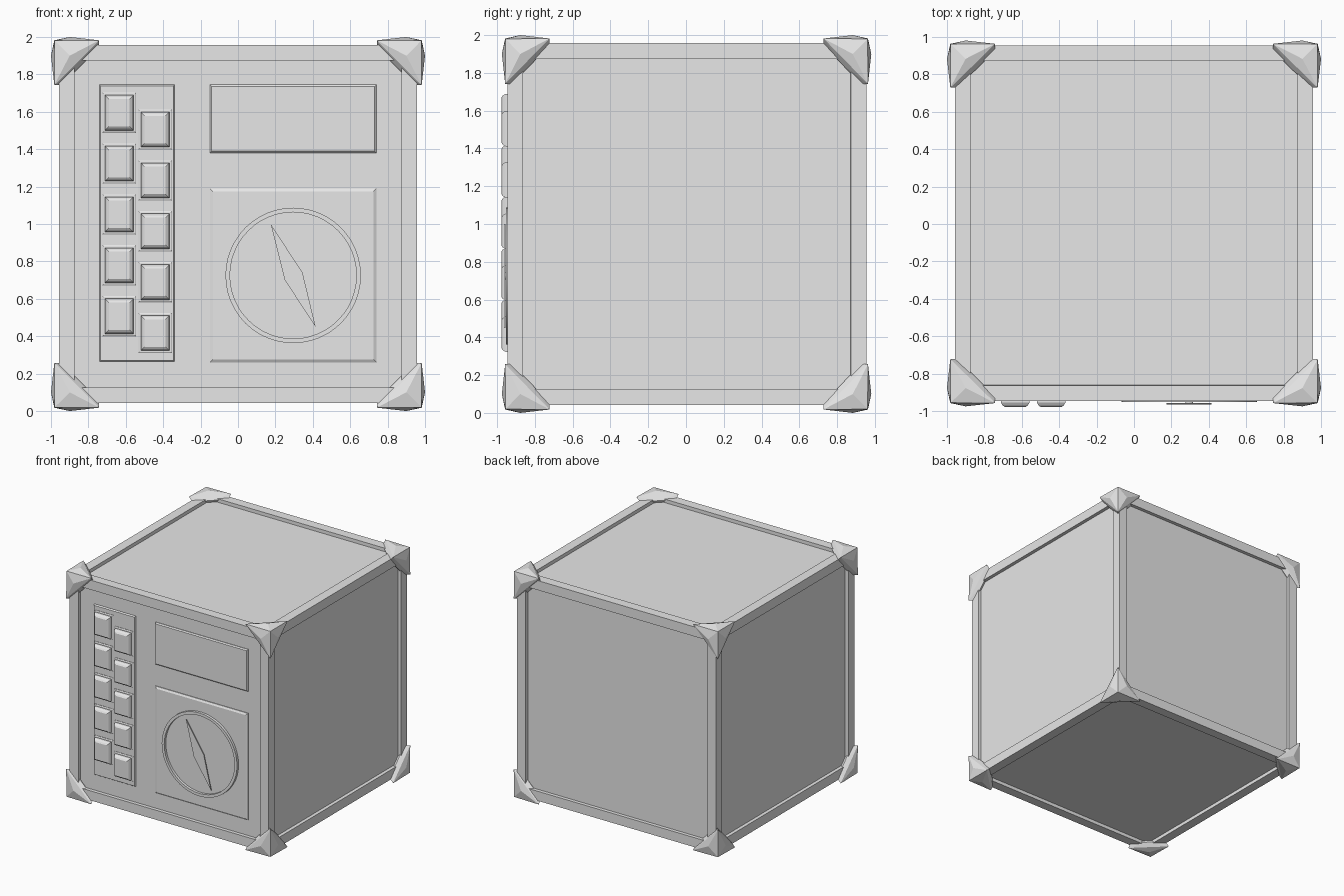
import bpy, bmesh, math
from mathutils import Vector

if "Cube" in bpy.data.objects:
    bpy.data.objects.remove(bpy.data.objects["Cube"])

grey = bpy.data.materials.new("light_grey")
grey.diffuse_color = (0.8, 0.8, 0.8, 1)
grey.use_nodes = True
grey.node_tree.nodes["Principled BSDF"].inputs["Base Color"].default_value = grey.diffuse_color
YC = 0.005            # body centre in y
PANEL = -0.915        # recessed front panel
PLATE = -0.930        # front of the raised plates


def finish(name, bm):
    bmesh.ops.recalc_face_normals(bm, faces=bm.faces[:])
    me = bpy.data.meshes.new(name)
    bm.to_mesh(me)
    bm.free()
    me.materials.append(grey)
    ob = bpy.data.objects.new(name, me)
    bpy.context.collection.objects.link(ob)
    return ob


def loft(name, loops):
    """Skin a closed solid through loops of equal point count."""
    bm = bmesh.new()
    rows = [[bm.verts.new(p) for p in loop] for loop in loops]
    n = len(rows[0])
    for a, b in zip(rows, rows[1:]):
        for i in range(n):
            j = (i + 1) % n
            bm.faces.new((a[i], a[j], b[j], b[i]))
    bm.faces.new(rows[0])
    bm.faces.new(rows[-1])
    return finish(name, bm)


def rect(x, z, w, h, y):
    return [(x + sx * w / 2, y, z + sz * h / 2)
            for sx, sz in ((-1, -1), (1, -1), (1, 1), (-1, 1))]


def circle(x, z, r, y, n=48):
    return [(x + r * math.cos(i * math.tau / n), y, z + r * math.sin(i * math.tau / n))
            for i in range(n)]


def plate(name, x0, x1, z0, z1, edge):
    x, z, w, h = (x0 + x1) / 2, (z0 + z1) / 2, x1 - x0, z1 - z0
    loft(name, [rect(x, z, w, h, PANEL + 0.005),
                rect(x, z, w, h, PANEL - 0.006),
                rect(x, z, w - 2 * edge, h - 2 * edge, PLATE)])


# Box with a recessed panel in every side
bm = bmesh.new()
bmesh.ops.create_cube(bm, size=2)
for v in bm.verts:
    v.co = (v.co.x * 0.957, v.co.y * 0.95 + YC, v.co.z * 0.957 + 1.0)
bmesh.ops.recalc_face_normals(bm, faces=bm.faces[:])
border = bmesh.ops.inset_individual(bm, faces=bm.faces[:], thickness=0.117)
inner = [f for f in bm.faces if f not in set(border["faces"])]
bmesh.ops.inset_individual(bm, faces=inner, thickness=0.0005, depth=-0.03)
finish("box_body", bm)

# Faceted guards on the eight corners
for sx in (-1, 1):
    for sy in (-1, 1):
        for sz in (-1, 1):
            pts = [(0.98, 0.98, 0.98), (0.90, 0.90, 0.90)]
            for axis in range(3):
                for other, along in ((0.982, 0.742),     # arm tip
                                     (0.945, 0.742),     # underside of tip
                                     (0.90, 1.0),        # face peak
                                     (0.843, 0.95)):     # inner point on face
                    p = [other] * 3
                    p[axis] = along
                    pts.append(tuple(p))
            bm = bmesh.new()
            for p in pts:
                bm.verts.new((sx * p[0], sy * p[1] * 0.978 + 0.003, sz * p[2] + 1.0))
            hull = bmesh.ops.convex_hull(bm, input=bm.verts[:])
            loose = [v for v in bm.verts if not v.link_faces]
            bmesh.ops.delete(bm, geom=loose, context='VERTS')
            finish("corner_guard", bm)

# Raised plates on the front
plate("key_plate", -0.74, -0.34, 0.265, 1.745, 0.006)
plate("screen", -0.15, 0.74, 1.38, 1.745, 0.009)
plate("dial_plate", -0.15, 0.74, 0.26, 1.19, 0.016)

# Two staggered columns of keys
for x, top in ((-0.635, 1.595), (-0.443, 1.505)):
    for i in range(5):
        z = top - i * 0.272
        loft("key_surround", [rect(x, z, 0.18, 0.215, PLATE + 0.005),
                              rect(x, z, 0.18, 0.215, PLATE - 0.004),
                              rect(x, z, 0.168, 0.203, PLATE - 0.008)])
        loft("key", [rect(x, z, 0.152, 0.188, PLATE),
                     rect(x, z, 0.152, 0.188, -0.955),
                     rect(x, z, 0.135, 0.17, -0.970),
                     rect(x, z, 0.112, 0.147, -0.978)])

# Dial rim: a ring around a flat face
DX, DZ = 0.295, 0.725
bm = bmesh.new()
section = ((0.362, PLATE + 0.005), (0.362, -0.952), (0.338, -0.952), (0.338, PLATE + 0.005))
rows = [[bm.verts.new(p) for p in circle(DX, DZ, r, y)] for r, y in section]
for k in range(4):
    a, b = rows[k], rows[(k + 1) % 4]
    for i in range(48):
        j = (i + 1) % 48
        bm.faces.new((a[i], a[j], b[j], b[i]))
rim = finish("dial_rim", bm)
bpy.context.view_layer.objects.active = rim
rim.select_set(True)
bpy.ops.object.shade_smooth_by_angle(angle=math.radians(30))

# Needle on a small hub
outline = ((0.175, 1.0), (0.25, 0.70), (0.415, 0.45), (0.345, 0.74))
loft("needle", [[(x, y, z) for x, z in outline] for y in (-0.956, -0.964)])
loft("needle_hub", [circle(DX, DZ, 0.02, y, 16) for y in (PLATE + 0.003, -0.957)])
